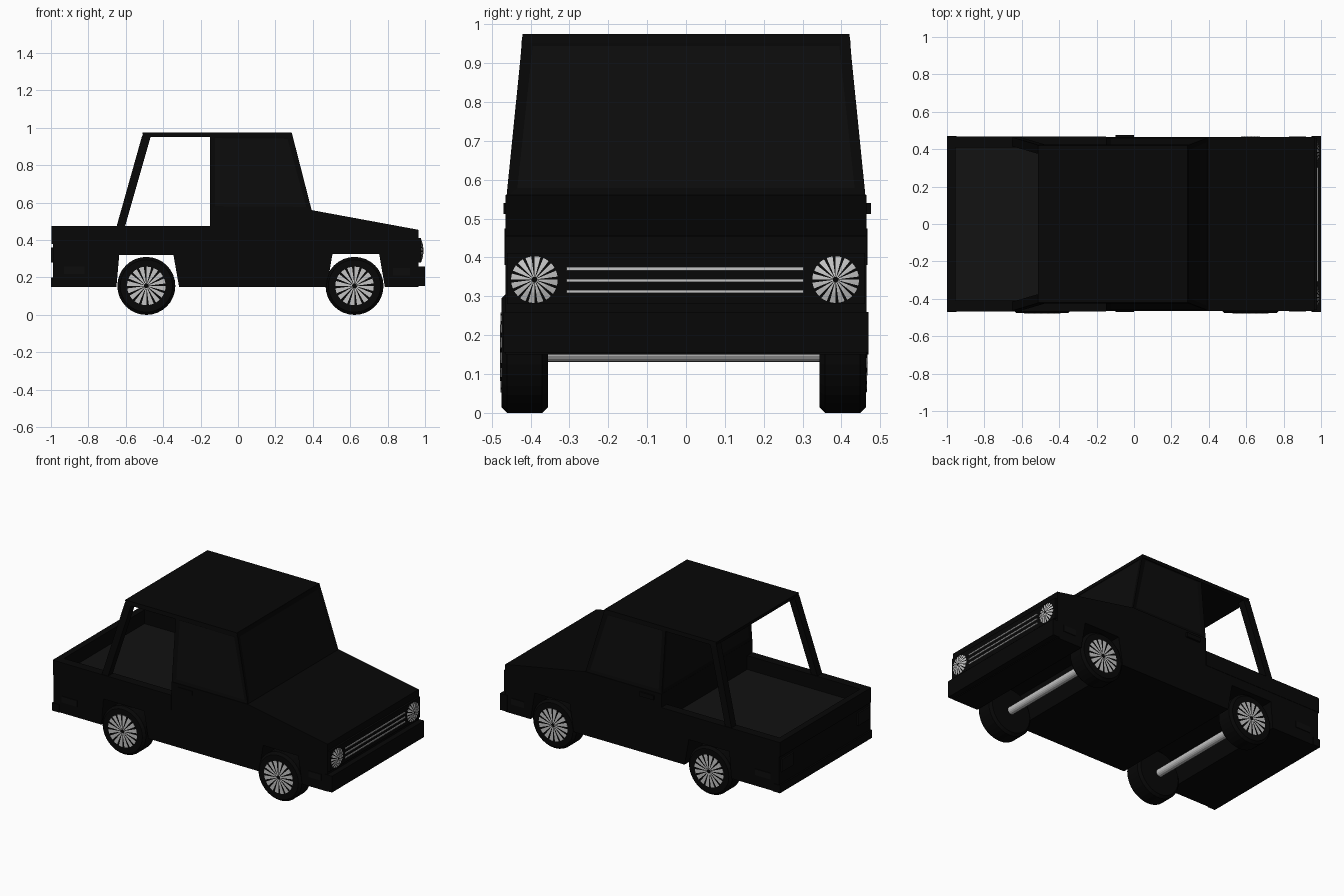
import bpy, bmesh, math
from mathutils import Matrix, Vector

if "Cube" in bpy.data.objects:
    bpy.data.objects.remove(bpy.data.objects["Cube"])


def mat(name, r, g, b):
    m = bpy.data.materials.new(name)
    m.diffuse_color = (r, g, b, 1)
    m.use_nodes = True
    m.node_tree.nodes["Principled BSDF"].inputs["Base Color"].default_value = m.diffuse_color
    return m


BLACK = mat("black paint", 0.002, 0.002, 0.002)
GLASS = mat("dark glass", 0.0035, 0.0035, 0.0035)
LINER = mat("bed grey", 0.006, 0.006, 0.006)
CHROME = mat("chrome grey", 0.55, 0.55, 0.55)


def finish(bm, name, *mats):
    bmesh.ops.recalc_face_normals(bm, faces=bm.faces[:])
    me = bpy.data.meshes.new(name)
    bm.to_mesh(me)
    bm.free()
    ob = bpy.data.objects.new(name, me)
    bpy.context.collection.objects.link(ob)
    for m in mats:
        me.materials.append(m)
    return ob


def hexa(name, bottom, top, m):
    """Box between two four-point loops."""
    bm = bmesh.new()
    a = [bm.verts.new(p) for p in bottom]
    b = [bm.verts.new(p) for p in top]
    bm.faces.new(a)
    bm.faces.new(b)
    for i in range(4):
        j = (i + 1) % 4
        bm.faces.new((a[i], a[j], b[j], b[i]))
    return finish(bm, name, m)


def rect(x0, x1, y0, y1, z):
    return [(x0, y0, z), (x1, y0, z), (x1, y1, z), (x0, y1, z)]


def box(name, x, y, z, m=BLACK):
    return hexa(name, rect(*x, *y, z[0]), rect(*x, *y, z[1]), m)


def disc(name, centre, axis, radius, depth, mats, n=48, dome=0.012):
    """Shallow faceted disc, with fine dark radial lines."""
    bm = bmesh.new()
    rot = Vector((0, 0, 1)).rotation_difference(Vector(axis)).to_matrix().to_4x4()
    rings = []
    for r, h in ((1, 0), (1, depth), (0.55, depth + dome * 0.7), (0.12, depth + dome)):
        rings.append([bm.verts.new((radius * r * math.cos(2 * math.pi * i / n),
                                    radius * r * math.sin(2 * math.pi * i / n), h))
                      for i in range(n)])
    for a, b in zip(rings, rings[1:]):
        for i in range(n):
            j = (i + 1) % n
            f = bm.faces.new((a[i], a[j], b[j], b[i]))
            f.material_index = 1 if i % 3 == 0 else 0
    bm.faces.new(rings[0])
    bm.faces.new(rings[-1]).material_index = 1
    bm.transform(Matrix.Translation(centre) @ rot)
    return finish(bm, name, *mats)


# lower body: side profile with wheel arches, extruded across the width
profile = [(-0.99, 0.15), (-0.65, 0.15), (-0.635, 0.32), (-0.345, 0.32), (-0.315, 0.15),
           (0.475, 0.15), (0.505, 0.325), (0.755, 0.325), (0.785, 0.15), (0.965, 0.15),
           (0.965, 0.455), (0.395, 0.56), (-0.15, 0.56), (-0.15, 0.38), (-0.99, 0.38)]
bm = bmesh.new()
face = bm.faces.new([bm.verts.new((x, -0.465, z)) for x, z in profile])
ext = bmesh.ops.extrude_face_region(bm, geom=[face])
bmesh.ops.translate(bm, vec=(0, 0.93, 0),
                    verts=[v for v in ext["geom"] if isinstance(v, bmesh.types.BMVert)])
finish(bm, "lower_body", BLACK)

# open cargo bed
box("bed_floor", (-0.96, -0.15), (-0.41, 0.41), (0.38, 0.386), LINER)
box("tailgate", (-0.997, -0.955), (-0.465, 0.465), (0.38, 0.475))
for s, side in ((-1, "right"), (1, "left")):
    box(side + "_bed_rail", (-0.99, -0.15), sorted((s * 0.41, s * 0.467)), (0.38, 0.475))

# cab with inset windows
cab = hexa("cab", rect(-0.15, 0.395, -0.462, 0.462, 0.555),
           rect(-0.15, 0.288, -0.42, 0.42, 0.972), BLACK)
cab.data.materials.append(GLASS)
bm = bmesh.new()
bm.from_mesh(cab.data)
panes = [f for f in bm.faces if abs(f.normal.z) < 0.6]
bmesh.ops.inset_individual(bm, faces=panes, thickness=0.038, depth=-0.005)
for f in panes:
    f.material_index = 1
bm.to_mesh(cab.data)
bm.free()

# roof running back to the two rear pillars
hexa("roof", rect(-0.505, 0.292, -0.424, 0.424, 0.95),
     rect(-0.512, 0.287, -0.42, 0.42, 0.975), BLACK)
for s, side in ((-1, "right"), (1, "left")):
    hexa(side + "_rear_pillar", rect(-0.65, -0.605, *sorted((s * 0.415, s * 0.463)), 0.47),
         rect(-0.512, -0.465, *sorted((s * 0.375, s * 0.422)), 0.96), BLACK)

# bumpers, grille and trim
box("front_bumper", (0.95, 1.0), (-0.47, 0.47), (0.155, 0.26))
box("rear_bumper", (-1.0, -0.95), (-0.47, 0.47), (0.15, 0.2))
box("grille", (0.95, 0.978), (-0.46, 0.46), (0.28, 0.412))
for i, z in enumerate((0.312, 0.341, 0.371)):
    box(f"grille_bar_{i}", (0.976, 0.983), (-0.307, 0.302), (z - 0.004, z + 0.004), CHROME)
for y in (-0.39, 0.385):
    disc("headlight", (0.972, y, 0.343), (1, 0, 0), 0.06, 0.008, (CHROME, BLACK))
box("left_door_handle", (-0.1, 0.0), (0.464, 0.476), (0.512, 0.54))
box("right_door_handle", (-0.1, 0.0), (-0.47, -0.464), (0.512, 0.54))
for s in (-1, 1):
    y = sorted((s * 0.464, s * 0.469))
    box("front_side_marker", (0.83, 0.92), y, (0.21, 0.25), GLASS)
    box("rear_side_marker", (-0.93, -0.82), y, (0.22, 0.26), GLASS)
    box("tail_light", (-1.0, -0.985), sorted((s * 0.33, s * 0.45)), (0.28, 0.36), GLASS)


# wheels and axles
def tyre(name, x, y0, y1):
    n = 32
    bm = bmesh.new()
    rings = []
    for r, y in ((0.14, y0), (0.155, y0 + 0.015), (0.155, y1 - 0.015), (0.14, y1)):
        rings.append([bm.verts.new((x + r * math.cos(2 * math.pi * i / n), y,
                                    0.155 + r * math.sin(2 * math.pi * i / n)))
                      for i in range(n)])
    for a, b in zip(rings, rings[1:]):
        for i in range(n):
            j = (i + 1) % n
            bm.faces.new((a[i], a[j], b[j], b[i]))
    bm.faces.new(rings[0])
    bm.faces.new(rings[-1])
    return finish(bm, name, BLACK)


for x, end in ((-0.49, "rear"), (0.623, "front")):
    tyre(end + "_right_tyre", x, -0.475, -0.355)
    tyre(end + "_left_tyre", x, 0.343, 0.463)
    disc(end + "_right_hub", (x, -0.472, 0.155), (0, -1, 0), 0.103, 0.005, (CHROME, BLACK), dome=0.002)
    disc(end + "_left_hub", (x, 0.46, 0.155), (0, 1, 0), 0.103, 0.005, (CHROME, BLACK), dome=0.002)
    bm = bmesh.new()
    bmesh.ops.create_cone(bm, cap_ends=True, segments=16, radius1=0.024, radius2=0.024, depth=0.71,
                          matrix=Matrix.Translation((x, -0.006, 0.155)) @ Matrix.Rotation(math.pi / 2, 4, 'X'))
    finish(bm, end + "_axle", CHROME)
